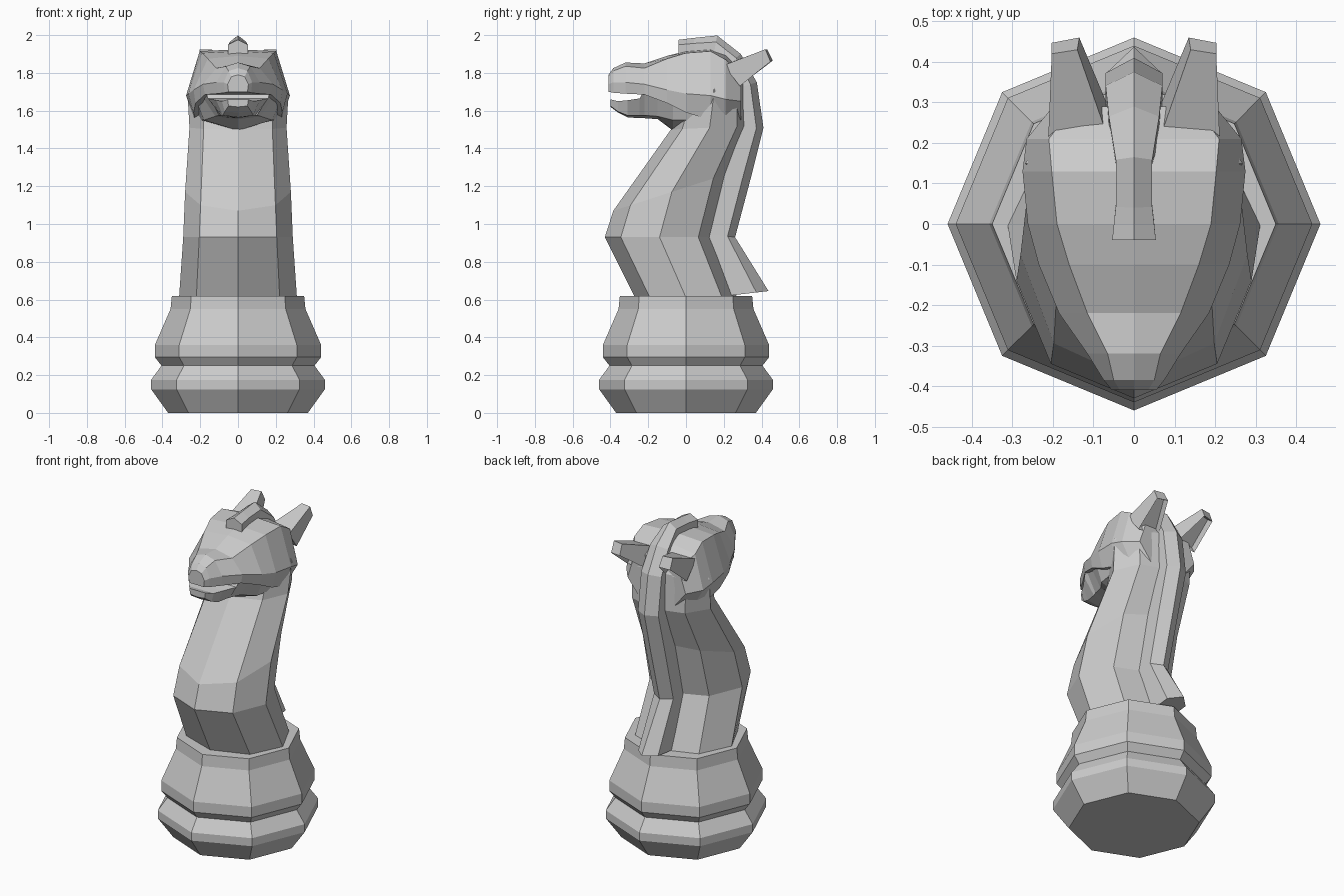
import bpy, bmesh, math
from mathutils import Vector


def make_object(name, bm):
    bmesh.ops.recalc_face_normals(bm, faces=bm.faces[:])
    me = bpy.data.meshes.new(name)
    bm.to_mesh(me)
    bm.free()
    ob = bpy.data.objects.new(name, me)
    bpy.context.collection.objects.link(ob)
    return ob


def loft(name, rings):
    """Skin closed rings of equal size and cap both ends."""
    bm = bmesh.new()
    vs = [[bm.verts.new(p) for p in ring] for ring in rings]
    n = len(vs[0])
    for a, b in zip(vs, vs[1:]):
        for i in range(n):
            j = (i + 1) % n
            bm.faces.new((a[i], a[j], b[j], b[i]))
    bm.faces.new(vs[0])
    bm.faces.new(vs[-1])
    return make_object(name, bm)


def mirrored_ring(half):
    """Half outline from centre to centre, mirrored across x = 0."""
    return half + [(-x, y, z) for x, y, z in reversed(half[1:-1])]


def oval_ring(front, back, w):
    """Eight-sided ring between a front and a back point (y, z)."""
    ring = []
    for i in range(8):
        a = i * math.pi / 4
        s = (1 - math.cos(a)) / 2
        ring.append((w * math.sin(a),
                     front[0] + (back[0] - front[0]) * s,
                     front[1] + (back[1] - front[1]) * s))
    return ring


# Turned octagonal base
profile = [(0.37, 0), (0.46, 0.125), (0.46, 0.175), (0.405, 0.25),
           (0.44, 0.295), (0.44, 0.36), (0.357, 0.55), (0.35, 0.62)]
loft("base", [oval_ring((-r, z), (r, z), r) for r, z in profile])

# Curved neck
loft("neck", [oval_ring(*s) for s in [
    ((-0.27, 0.61), (0.27, 0.61), 0.312),
    ((-0.43, 0.93), (0.15, 0.93), 0.29),
    ((-0.385, 1.07), (0.235, 1.27), 0.28),
    ((-0.08, 1.50), (0.33, 1.52), 0.257),
    ((-0.02, 1.66), (0.32, 1.75), 0.268),
    ((0.02, 1.82), (0.27, 1.84), 0.2)]])

# Head and upper muzzle: y, top z, brow x/z, cheek x/z, underside x/z
head = [
    (-0.41, 1.79, 0.035, 1.78, 0.055, 1.74, 0.05, 1.70),
    (-0.385, 1.825, 0.05, 1.81, 0.075, 1.75, 0.07, 1.695),
    (-0.32, 1.855, 0.065, 1.835, 0.115, 1.75, 0.11, 1.69),
    (-0.22, 1.85, 0.115, 1.825, 0.185, 1.74, 0.175, 1.685),
    (-0.10, 1.89, 0.16, 1.875, 0.235, 1.71, 0.225, 1.64),
    (0.0, 1.915, 0.19, 1.905, 0.262, 1.69, 0.235, 1.59),
    (0.13, 1.925, 0.203, 1.915, 0.275, 1.68, 0.23, 1.55),
    (0.21, 1.90, 0.21, 1.87, 0.265, 1.66, 0.2, 1.55),
    (0.29, 1.84, 0.15, 1.80, 0.2, 1.65, 0.12, 1.55)]
loft("head", [mirrored_ring([(0, y, t), (bx, y, bz), (cx, y, cz), (ux, y, uz), (0, y, uz)])
              for y, t, bx, bz, cx, cz, ux, uz in head])

# Lower jaw: y, top z, top x, bottom x, bottom z at edge, bottom z at centre
jaw = [
    (-0.40, 1.66, 0.055, 0.05, 1.625, 1.62),
    (-0.36, 1.65, 0.085, 0.07, 1.595, 1.59),
    (-0.31, 1.655, 0.115, 0.08, 1.575, 1.565),
    (-0.245, 1.665, 0.16, 0.09, 1.575, 1.56),
    (-0.22, 1.71, 0.172, 0.10, 1.575, 1.56),
    (-0.15, 1.70, 0.205, 0.12, 1.57, 1.555),
    (-0.07, 1.69, 0.235, 0.18, 1.55, 1.495),
    (0.05, 1.69, 0.25, 0.20, 1.55, 1.50)]
loft("lower_jaw", [mirrored_ring([(0, y, t), (tx, y, t), (bx, y, be), (0, y, bc)])
                   for y, t, tx, bx, be, bc in jaw])

# Mane: ridge y/z, root y/z, half width
mane = [
    (-0.04, 1.975, -0.04, 1.87, 0.054),
    (0.04, 1.985, 0.05, 1.87, 0.045),
    (0.165, 1.998, 0.14, 1.86, 0.045),
    (0.29, 1.90, 0.19, 1.82, 0.062),
    (0.375, 1.75, 0.24, 1.71, 0.07),
    (0.41, 1.51, 0.26, 1.50, 0.07),
    (0.345, 1.25, 0.18, 1.28, 0.068),
    (0.26, 0.93, 0.10, 0.95, 0.066),
    (0.437, 0.645, 0.18, 0.615, 0.068)]
rings = []
for ry, rz, by, bz, w in mane:
    ridge, root = Vector((0, ry, rz)), Vector((0, by, bz))
    edge = ridge.lerp(root, 0.25)
    rings.append(mirrored_ring([tuple(ridge), (w, edge.y, edge.z),
                                (w, root.y, root.z), tuple(root)]))
loft("mane", rings)

# Ears with a hollow on the back
root = [(0.212, 0.2, 1.84), (0.065, 0.215, 1.85), (0.066, 0.295, 1.74), (0.205, 0.285, 1.73)]
tip = [(0.203, 0.42, 1.925), (0.14, 0.43, 1.925), (0.135, 0.46, 1.865), (0.203, 0.447, 1.86)]
for side, name in ((1, "ear_right"), (-1, "ear_left")):
    ear = loft(name, [[(side * x, y, z) for x, y, z in ring] for ring in (root, tip)])
    bm = bmesh.new()
    bm.from_mesh(ear.data)
    bm.normal_update()
    hollow = min(bm.faces, key=lambda f: f.normal.z - f.normal.y
                 + (10 if max(v.co.z for v in f.verts) > 1.9
                    or min(v.co.z for v in f.verts) > 1.8 else 0))
    bmesh.ops.inset_region(bm, faces=[hollow], thickness=0.016, depth=0)
    bmesh.ops.translate(bm, verts=hollow.verts[:], vec=-0.03 * hollow.normal)
    bm.to_mesh(ear.data)
    bm.free()
